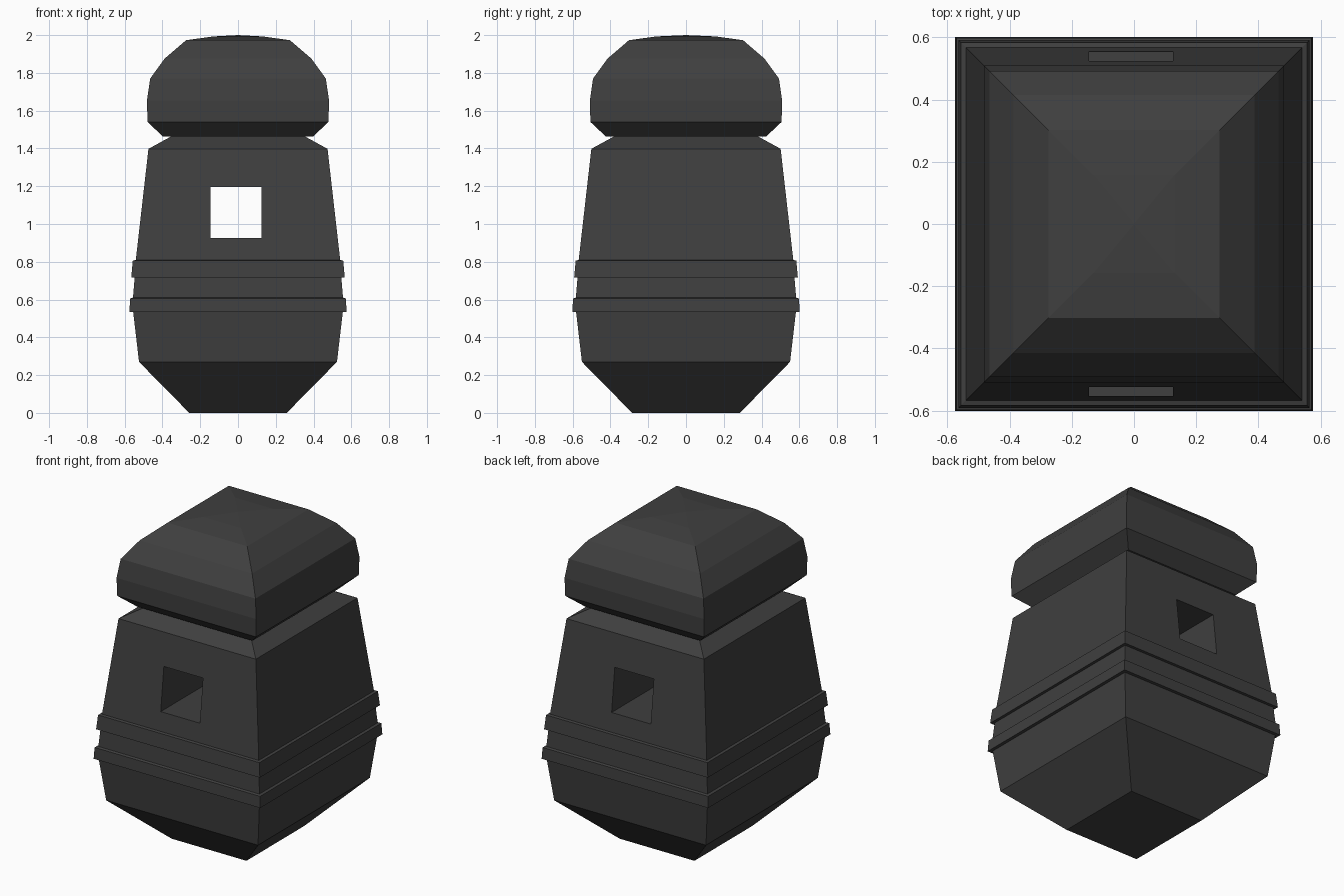
import bpy, bmesh

if "Cube" in bpy.data.objects:
    bpy.data.objects.remove(bpy.data.objects["Cube"])

mat = bpy.data.materials.new("dark_grey")
mat.diffuse_color = (0.05, 0.05, 0.05, 1)
mat.use_nodes = True
mat.node_tree.nodes["Principled BSDF"].inputs["Base Color"].default_value = mat.diffuse_color


def loft(name, profile, extra_y=0.027):
    """Stack rectangular sections given as (half width, height) and cap the ends."""
    bm = bmesh.new()
    rings = []
    for hx, z in profile:
        if hx == 0:
            rings.append([bm.verts.new((0, 0, z))])
            continue
        hy = hx + extra_y
        rings.append([bm.verts.new((sx * hx, sy * hy, z))
                      for sx, sy in ((-1, -1), (1, -1), (1, 1), (-1, 1))])
    for a, b in zip(rings, rings[1:]):
        for i in range(4):
            j = (i + 1) % 4
            if len(b) == 1:
                bm.faces.new((a[i], a[j], b[0]))
            else:
                bm.faces.new((a[i], a[j], b[j], b[i]))
    bm.faces.new(rings[0][::-1])
    if len(rings[-1]) == 4:
        bm.faces.new(rings[-1])
    bmesh.ops.recalc_face_normals(bm, faces=bm.faces)
    mesh = bpy.data.meshes.new(name)
    bm.to_mesh(mesh)
    bm.free()
    mesh.materials.append(mat)
    ob = bpy.data.objects.new(name, mesh)
    bpy.context.collection.objects.link(ob)
    return ob


# Tapered body with two raised bands and a sloping shoulder
body = loft("body", [
    (0.258, 0), (0.524, 0.27), (0.555, 0.535),
    (0.575, 0.535), (0.571, 0.605), (0.556, 0.61),
    (0.547, 0.718), (0.565, 0.718), (0.557, 0.806), (0.541, 0.81),
    (0.474, 1.398), (0.355, 1.463)])

# Domed cap
loft("cap", [
    (0.397, 1.463), (0.479, 1.54), (0.482, 1.653), (0.465, 1.77),
    (0.388, 1.876), (0.275, 1.973), (0.13, 1.993), (0, 2.0)])

# Square window tunnel running front to back
bpy.ops.mesh.primitive_cube_add(size=1, location=(-0.01, 0, 1.061))
cutter = bpy.context.object
cutter.name = "window_cutter"
cutter.scale = (0.27, 2, 0.27)
bpy.ops.object.transform_apply(location=True, rotation=False, scale=True)
cutter.data.materials.append(mat)
cutter.hide_render = True
mod = body.modifiers.new("window", 'BOOLEAN')
mod.operation = 'DIFFERENCE'
mod.solver = 'EXACT'
mod.object = cutter
bpy.context.view_layer.objects.active = body
bpy.ops.object.modifier_apply(modifier=mod.name)
bpy.data.objects.remove(cutter, do_unlink=True)
